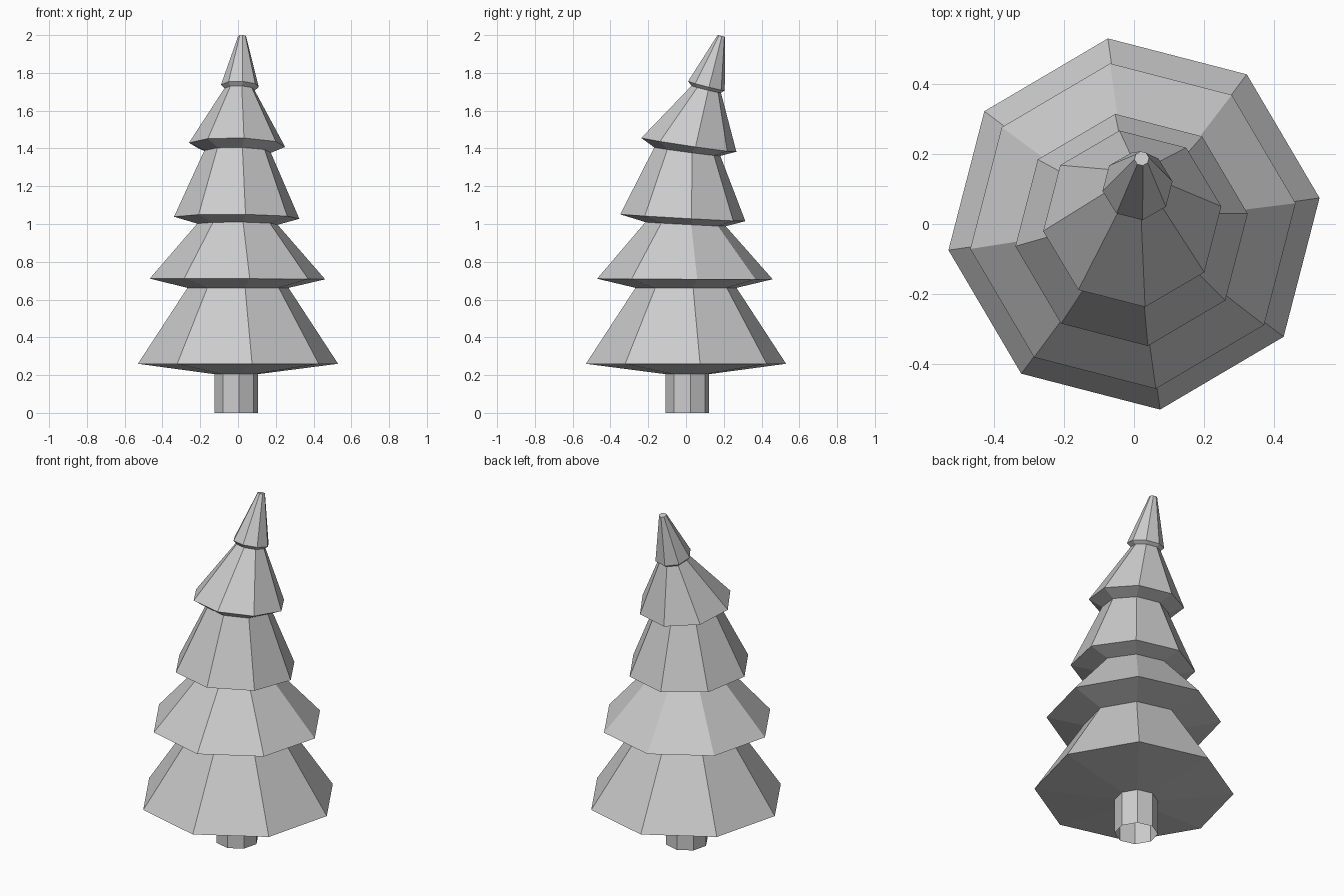
import bpy, bmesh
from math import radians, cos, sin, tau
from mathutils import Euler, Vector

if "Cube" in bpy.data.objects:
    bpy.data.objects.remove(bpy.data.objects["Cube"])

SIDES = 8
TURN = radians(8)


def ring_loft(name, rings, cap_end=False):
    """Skin octagonal rings given as (x, y, z, radius, back tilt, side tilt)."""
    bm = bmesh.new()
    loops = []
    for x, y, z, r, pitch, roll in rings:
        rot = Euler((radians(-pitch), radians(roll), 0)).to_matrix()
        loop = []
        for k in range(SIDES):
            a = TURN + tau * k / SIDES
            p = rot @ Vector((r * cos(a), r * sin(a), 0))
            loop.append(bm.verts.new(p + Vector((x, y, z))))
        loops.append(loop)
    for lo, hi in zip(loops, loops[1:]):
        for k in range(SIDES):
            n = (k + 1) % SIDES
            bm.faces.new((lo[k], lo[n], hi[n], hi[k]))
    if cap_end:
        bm.faces.new(loops[-1])
    mesh = bpy.data.meshes.new(name)
    bm.to_mesh(mesh)
    bm.free()
    obj = bpy.data.objects.new(name, mesh)
    bpy.context.collection.objects.link(obj)
    return obj


# Trunk, open at the bottom
trunk_top = (-0.01, 0.007, 0.205, 0.116, 0, 0)
ring_loft("trunk", [(-0.01, 0.007, 0.0, 0.116, 0, 0), trunk_top])

# Foliage: alternating narrow and wide rings, leaning more towards the tip
ring_loft("foliage", [
    trunk_top,
    (0.0, 0.0, 0.26, 0.535, 0, 0),
    (0.0, 0.0, 0.662, 0.27, 0, 0),
    (-0.003, -0.006, 0.709, 0.469, 0.2, 0.2),
    (-0.003, -0.002, 0.999, 0.215, 3, 0.4),
    (-0.007, -0.017, 1.033, 0.335, 3.2, 0.5),
    (-0.002, 0.007, 1.383, 0.178, 7.5, 1),
    (-0.005, 0.015, 1.419, 0.257, 8.4, 1.3),
    (0.008, 0.107, 1.713, 0.081, 13.5, 2),
    (0.01, 0.108, 1.731, 0.101, 14.4, 2),
    (0.022, 0.187, 1.995, 0.021, 13.5, 2),
], cap_end=True)
